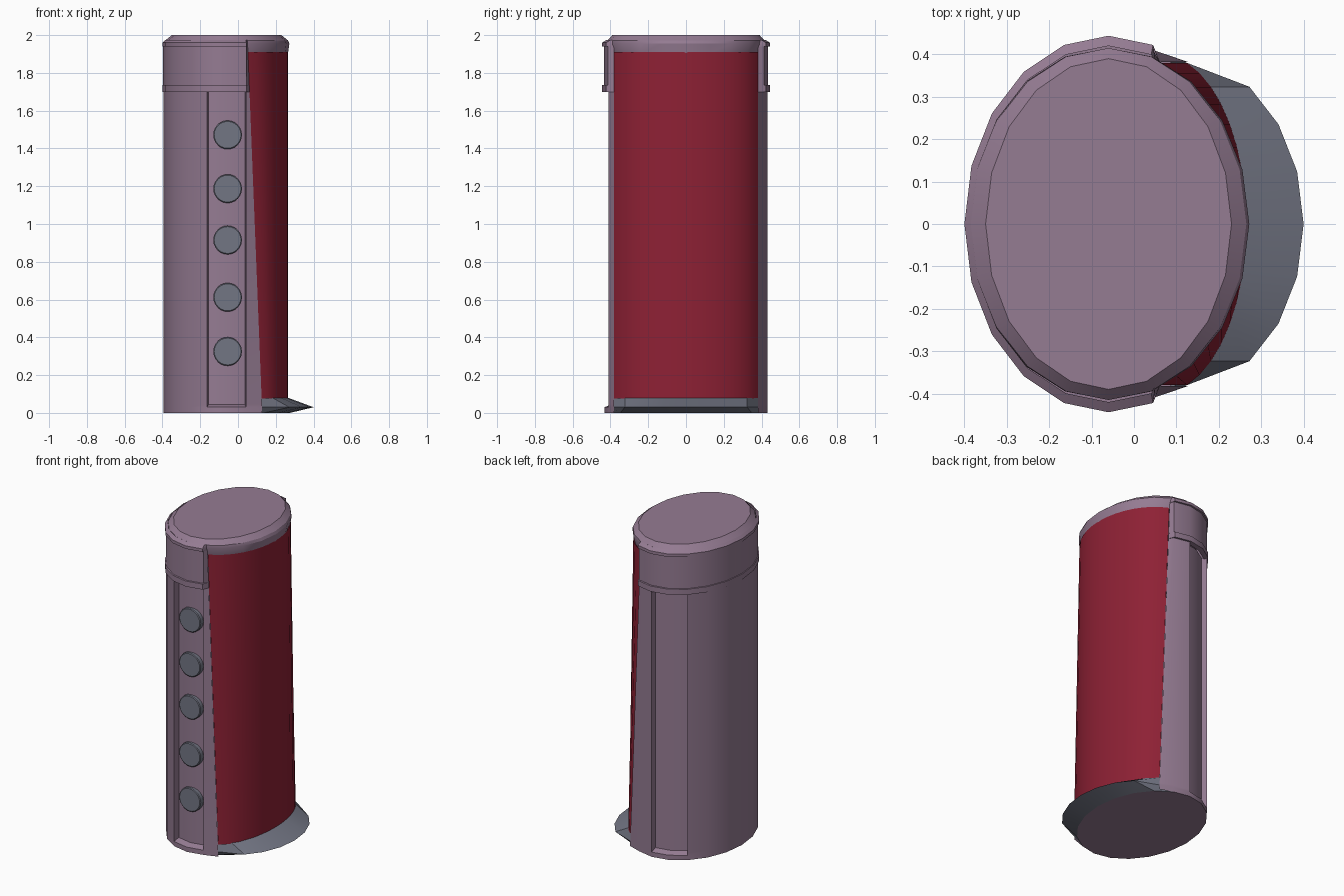
import bpy, bmesh
from math import cos, sin, radians

if "Cube" in bpy.data.objects:
    bpy.data.objects.remove(bpy.data.objects["Cube"])

CX = -0.06          # centre of the oval plan
STEP = 18           # 20-sided oval


def material(name, rgb):
    m = bpy.data.materials.new(name)
    m.diffuse_color = (*rgb, 1)
    m.use_nodes = True
    m.node_tree.nodes["Principled BSDF"].inputs["Base Color"].default_value = m.diffuse_color
    return m


MAUVE = material("mauve_casing", (0.30, 0.20, 0.29))
RED = material("red_panel", (0.27, 0.015, 0.035))
GREY = material("blue_grey", (0.17, 0.18, 0.23))


def oval(k, rx, ry, z, cx=CX):
    a = radians(k * STEP)
    return (cx + rx * cos(a), ry * sin(a), z)


def loft(name, rings, mat, closed=False, cap_top=False, cap_bottom=False):
    bm = bmesh.new()
    rows = [[bm.verts.new(p) for p in r] for r in rings]
    n = len(rows[0])
    for a, b in zip(rows, rows[1:]):
        for i in range(n if closed else n - 1):
            j = (i + 1) % n
            bm.faces.new((a[i], a[j], b[j], b[i]))
    if cap_top:
        bm.faces.new(rows[-1])
    if cap_bottom:
        bm.faces.new(rows[0][::-1])
    bmesh.ops.remove_doubles(bm, verts=bm.verts[:], dist=1e-4)
    me = bpy.data.meshes.new(name)
    bm.to_mesh(me)
    bm.free()
    ob = bpy.data.objects.new(name, me)
    bpy.context.collection.objects.link(ob)
    me.materials.append(mat)
    bpy.ops.object.select_all(action='DESELECT')
    ob.select_set(True)
    bpy.context.view_layer.objects.active = ob
    bpy.ops.object.shade_smooth_by_angle(angle=radians(25))
    return ob


# Front panel edge leans: further forward at the bottom
def edge_x(z):
    return 0.125 - 0.072 * (z - 0.08) / 1.82


def panel_ring(z):
    x0, c4 = edge_x(z), cos(radians(72))
    pts = []
    for h in range(-8, 9):
        a = radians(h * STEP / 2)
        t = (cos(a) - c4) / (1 - c4)
        pts.append((x0 + (0.265 - x0) * t, 0.38 * sin(a) / sin(radians(72)), z))
    return pts


loft("red_front_panel", [panel_ring(0.075), panel_ring(1.91)], RED)


# Rear shell with a recess on each side and slanted flanges meeting the panel
def shell_ring(rx, ry, z, recess=False):
    pts = [(edge_x(z), 0.382, z)]
    for k in range(4, 17):
        outer = oval(k, rx, ry, z)
        inner = oval(k, 0.31, 0.395, z) if recess else outer
        if k in (5, 14):
            pts += [outer, inner]
        elif k in (7, 16):
            pts += [inner, outer]
        elif k in (6, 15):
            pts.append(inner)
        else:
            pts.append(outer)
    return pts + [(edge_x(z), -0.382, z)]


loft("rear_shell", [
    shell_ring(0.335, 0.432, 0),
    shell_ring(0.335, 0.432, 0.03),
    shell_ring(0.335, 0.432, 0.045, True),
    shell_ring(0.335, 0.432, 1.71, True),
], MAUVE)

# Upper collar with a lip at its bottom and top
loft("upper_collar", [shell_ring(*r) for r in (
    (0.325, 0.41, 1.70), (0.34, 0.444, 1.70), (0.34, 0.444, 1.735),
    (0.336, 0.434, 1.736), (0.336, 0.434, 1.94), (0.34, 0.444, 1.941),
    (0.34, 0.444, 1.96), (0.325, 0.42, 1.975))], MAUVE)

# Lid with a chamfered rim
loft("lid", [[oval(k, rx, ry, z) for k in range(20)] for rx, ry, z in (
    (0.31, 0.385, 1.905), (0.325, 0.40, 1.905), (0.332, 0.415, 1.955),
    (0.325, 0.415, 1.972), (0.29, 0.39, 2.0))],
    MAUVE, closed=True, cap_top=True, cap_bottom=True)


# Sloping foot tray in front of the panel
tray_outer = [(0.06, -0.405, 0.03)]
tray_outer += [oval(k, 0.31, 0.40, 0.03, 0.09) for k in range(-3, 4)]
tray_outer += [(0.06, 0.405, 0.03)]
tray_bottom = [oval(k, 0.335, 0.43, 0) for k in range(-4, 5)]
loft("foot_tray", [tray_bottom, tray_outer, panel_ring(0.08)[::2]], GREY)

# Flat underside
loft("underside", [[oval(k, 0.335, 0.432, 0) for k in range(20)]],
     MAUVE, closed=True, cap_bottom=True)


# Row of round buttons in the front recess
def button_ring(r, y, z):
    return [(-0.055 + r * cos(radians(15 * i)), y, z + r * sin(radians(15 * i)))
            for i in range(24)]


for i, z in enumerate((0.325, 0.612, 0.915, 1.187, 1.472)):
    loft(f"button_{i + 1}", [button_ring(0.076, -0.36, z), button_ring(0.076, -0.406, z),
                             button_ring(0.071, -0.410, z)],
         GREY, closed=True, cap_top=True, cap_bottom=True)
